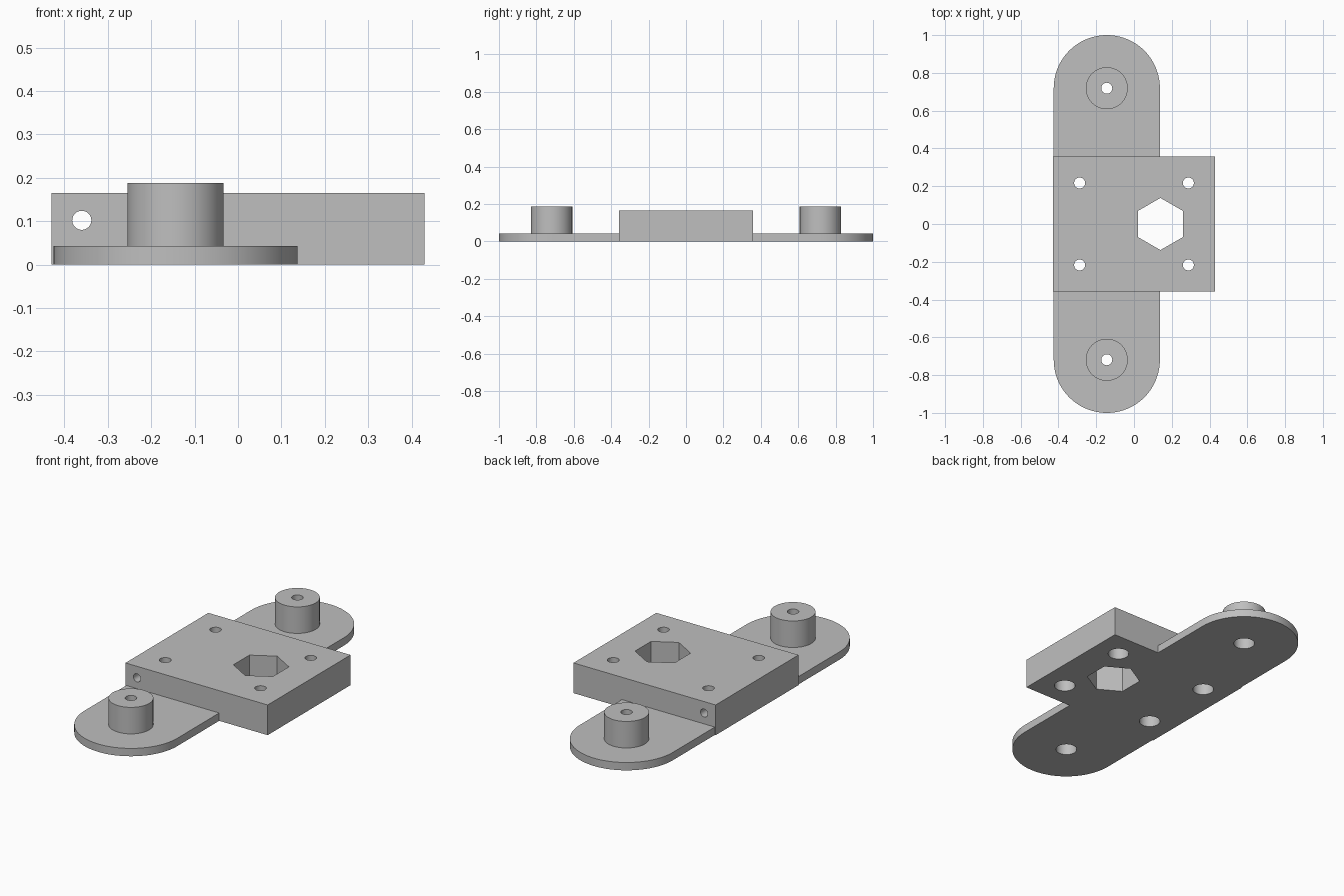
import bpy, bmesh
from math import cos, sin, pi, radians

old = bpy.data.objects.get("Cube")
if old:
    bpy.data.objects.remove(old, do_unlink=True)

grey = bpy.data.materials.new("plain_grey")
grey.use_nodes = True
colour = (0.52, 0.52, 0.52, 1)
grey.diffuse_color = colour
grey.node_tree.nodes["Principled BSDF"].inputs["Base Color"].default_value = colour

PLATE_TOP, BLOCK_TOP, BOSS_TOP = 0.043, 0.165, 0.188
BLOCK_X, BLOCK_Y = 0.43, 0.358
WING_X, WING_Y, WING_R = -0.144, 0.719, 0.281
HOLE_R, HEAD_R, HEAD_DEPTH = 0.029, 0.054, 0.09


def arc(x, y, r, n, start=0.0, sweep=2 * pi, closed=True):
    steps = n if closed else n - 1
    return [(x + r * cos(start + sweep * i / steps),
             y + r * sin(start + sweep * i / steps)) for i in range(n)]


def prism(name, outline, low, high, along_y=False):
    """Extrude an outline along z, or an x-z outline along y."""
    place = (lambda a, b, h: (a, h, b)) if along_y else (lambda a, b, h: (a, b, h))
    bm = bmesh.new()
    face = bm.faces.new([bm.verts.new(place(a, b, low)) for a, b in outline])
    ext = bmesh.ops.extrude_face_region(bm, geom=[face])
    move = place(0, 0, high - low)
    bmesh.ops.translate(bm, vec=move, verts=[g for g in ext["geom"] if isinstance(g, bmesh.types.BMVert)])
    bmesh.ops.recalc_face_normals(bm, faces=bm.faces)
    mesh = bpy.data.meshes.new(name)
    bm.to_mesh(mesh)
    bm.free()
    mesh.materials.append(grey)
    obj = bpy.data.objects.new(name, mesh)
    bpy.context.collection.objects.link(obj)
    return obj


def activate(obj):
    bpy.ops.object.select_all(action="DESELECT")
    obj.select_set(True)
    bpy.context.view_layer.objects.active = obj


def combine(target, tool, operation):
    activate(target)
    mod = target.modifiers.new(operation.title(), "BOOLEAN")
    mod.operation, mod.object, mod.solver = operation, tool, "EXACT"
    bpy.ops.object.modifier_apply(modifier=mod.name)
    bpy.data.objects.remove(tool, do_unlink=True)


def screw_hole(target, x, y):
    """Through hole with a wider recess for the screw head underneath."""
    combine(target, prism("hole_cutter", arc(x, y, HOLE_R, 32), -0.1, 0.3), "DIFFERENCE")
    combine(target, prism("recess_cutter", arc(x, y, HEAD_R, 32), -0.1, HEAD_DEPTH), "DIFFERENCE")


def smooth(obj):
    activate(obj)
    bpy.ops.object.shade_smooth_by_angle(angle=radians(30))


# Central block with hexagonal opening, corner holes and a cross hole
block = prism("mounting_block",
              [(-BLOCK_X, -BLOCK_Y), (BLOCK_X, -BLOCK_Y), (BLOCK_X, BLOCK_Y), (-BLOCK_X, BLOCK_Y)],
              0, BLOCK_TOP)
combine(block, prism("hexagon_cutter", arc(0.14, 0, 0.138, 6, pi / 6), -0.1, 0.3), "DIFFERENCE")
for x in (-0.288, 0.288):
    for y in (-0.217, 0.217):
        screw_hole(block, x, y)
combine(block, prism("cross_hole_cutter", arc(-0.36, 0.102, 0.022, 32), -0.5, 0.5, True), "DIFFERENCE")
smooth(block)

# Rounded wings, each with a drilled boss
for name, side in (("front", -1), ("back", 1)):
    outline = [(WING_X - WING_R, BLOCK_Y), (WING_X + WING_R, BLOCK_Y)]
    outline += arc(WING_X, WING_Y, WING_R, 49, 0, pi, closed=False)
    wing = prism(name + "_wing", [(x, y * side) for x, y in outline], 0, PLATE_TOP)
    boss = prism(name + "_boss", arc(WING_X, WING_Y * side, 0.111, 64), 0.02, BOSS_TOP)
    combine(wing, boss, "UNION")
    screw_hole(wing, WING_X, WING_Y * side)
    smooth(wing)
